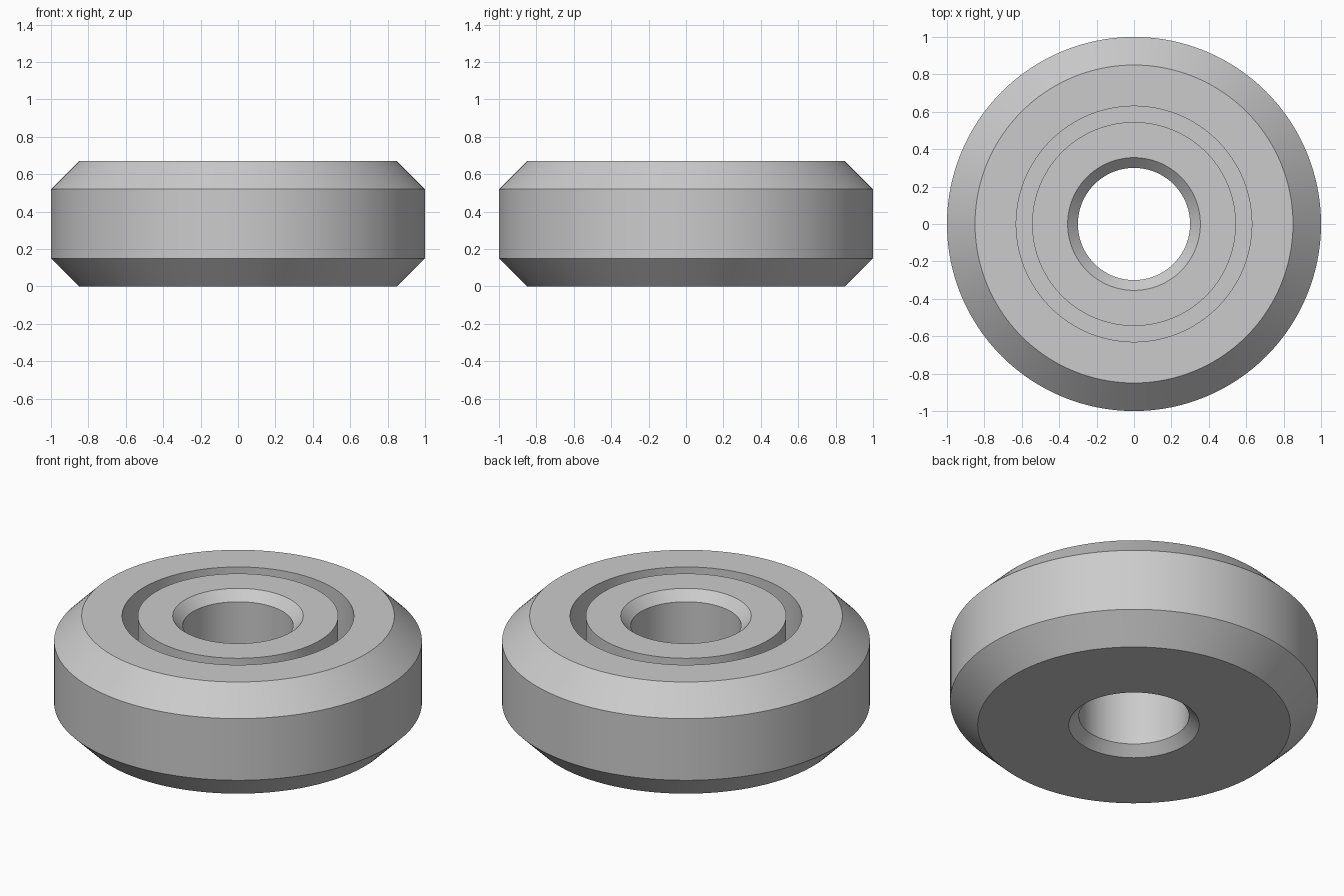
import bpy
import bmesh
import math

cube = bpy.data.objects.get("Cube")
if cube:
    bpy.data.objects.remove(cube, do_unlink=True)

SEGMENTS = 128
HEIGHT = 0.67
RIM_BEVEL = 0.15
BORE_BEVEL = 0.055
RIM, BORE = 1.0, 0.30
GROOVE_IN, GROOVE_OUT, GROOVE_FLOOR = 0.545, 0.63, 0.18

steel = bpy.data.materials.new("light grey")
steel.use_nodes = True
grey = (0.6, 0.6, 0.6, 1)
steel.diffuse_color = grey
steel.node_tree.nodes["Principled BSDF"].inputs["Base Color"].default_value = grey


def lathe(name, profile):
    """Revolve a closed (radius, height) outline about the z axis."""
    bm = bmesh.new()
    rings = []
    for i in range(SEGMENTS):
        a = math.tau * i / SEGMENTS
        rings.append([bm.verts.new((r * math.cos(a), r * math.sin(a), z))
                      for r, z in profile])
    for i, ring in enumerate(rings):
        following = rings[(i + 1) % SEGMENTS]
        for j in range(len(profile)):
            k = (j + 1) % len(profile)
            bm.faces.new((ring[j], following[j], following[k], ring[k]))
    bmesh.ops.recalc_face_normals(bm, faces=bm.faces)
    mesh = bpy.data.meshes.new(name)
    bm.to_mesh(mesh)
    bm.free()
    mesh.materials.append(steel)
    obj = bpy.data.objects.new(name, mesh)
    bpy.context.collection.objects.link(obj)
    bpy.ops.object.select_all(action='DESELECT')
    obj.select_set(True)
    bpy.context.view_layer.objects.active = obj
    bpy.ops.object.shade_smooth_by_angle(angle=math.radians(30))
    return obj


# Bevelled roller with a through bore and a deep groove in its top face
lathe("grooved_roller", [
    (BORE + BORE_BEVEL, 0),
    (RIM - RIM_BEVEL, 0),
    (RIM, RIM_BEVEL),
    (RIM, HEIGHT - RIM_BEVEL),
    (RIM - RIM_BEVEL, HEIGHT),
    (GROOVE_OUT, HEIGHT),
    (GROOVE_OUT, GROOVE_FLOOR),
    (GROOVE_IN, GROOVE_FLOOR),
    (GROOVE_IN, HEIGHT),
    (BORE + BORE_BEVEL, HEIGHT),
    (BORE, HEIGHT - BORE_BEVEL),
    (BORE, BORE_BEVEL),
])
